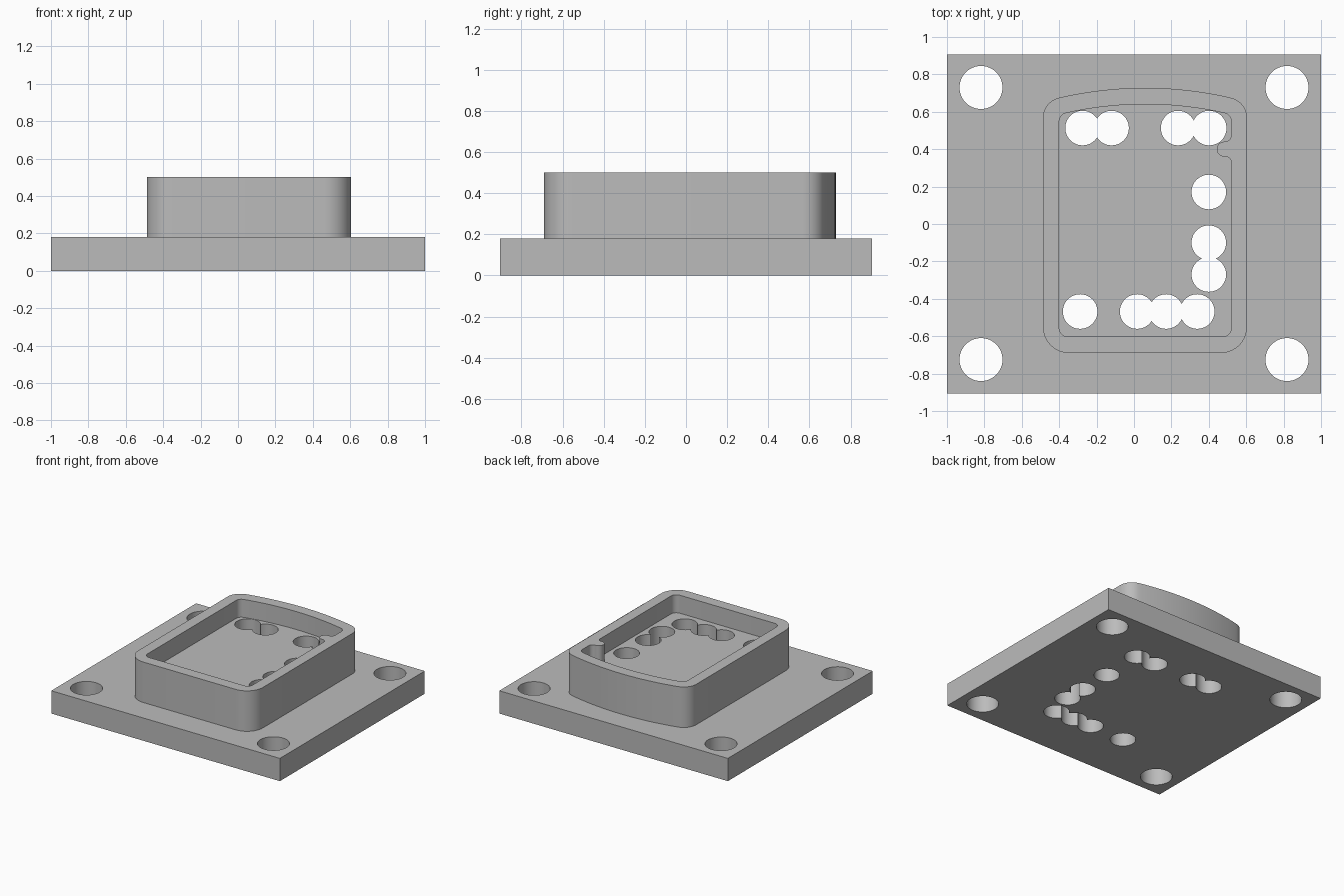
import bpy
import bmesh
from math import cos, sin, tan, tau
from mathutils import Vector

cube = bpy.data.objects.get("Cube")
if cube:
    bpy.data.objects.remove(cube, do_unlink=True)

grey = bpy.data.materials.new("plain grey")
grey.use_nodes = True
grey.diffuse_color = (0.5, 0.5, 0.5, 1)
shader = next(n for n in grey.node_tree.nodes if n.type == 'BSDF_PRINCIPLED')
shader.inputs["Base Color"].default_value = (0.5, 0.5, 0.5, 1)


def prism(name, outline, z0, z1):
    """Extrude a closed counter-clockwise outline from z0 to z1."""
    bm = bmesh.new()
    face = bm.faces.new([bm.verts.new((p[0], p[1], z0)) for p in outline])
    new = bmesh.ops.extrude_face_region(bm, geom=[face])["geom"]
    bmesh.ops.translate(bm, vec=(0, 0, z1 - z0),
                        verts=[v for v in new if isinstance(v, bmesh.types.BMVert)])
    bmesh.ops.recalc_face_normals(bm, faces=bm.faces)
    mesh = bpy.data.meshes.new(name)
    bm.to_mesh(mesh)
    bm.free()
    mesh.materials.append(grey)
    obj = bpy.data.objects.new(name, mesh)
    bpy.context.collection.objects.link(obj)
    return obj


def rounded(corners, steps=10):
    """Round each (x, y, radius) corner with a tangent arc."""
    pts = []
    for i, (x, y, r) in enumerate(corners):
        c = Vector((x, y))
        if r == 0:
            pts.append(c)
            continue
        u = (Vector(corners[i - 1][:2]) - c).normalized()
        v = (Vector(corners[(i + 1) % len(corners)][:2]) - c).normalized()
        half = u.angle(v) / 2
        centre = c + (u + v).normalized() * r / sin(half)
        a = (c + u * r / tan(half) - centre).normalized()
        b = (c + v * r / tan(half) - centre).normalized()
        pts += [centre + a.slerp(b, k / steps) * r for k in range(steps + 1)]
    return pts


def bowed_back(x0, x1, peak, bow, r, steps=20):
    """Right corner, shallow back curve, left corner."""
    mid, half = (x0 + x1) / 2, (x1 - x0) / 2
    side = peak - bow * half ** 2
    curve = []
    for k in range(steps + 1):
        d = half * 0.8 * (1 - 2 * k / steps)
        curve.append((mid + d, peak - bow * d * d, 0))
    return [(x1, side, r)] + curve + [(x0, side, r)]


def circle(x, y, r, n=48):
    return [(x + r * cos(tau * k / n), y + r * sin(tau * k / n)) for k in range(n)]


def combine(target, tool, operation):
    mod = target.modifiers.new(tool.name, 'BOOLEAN')
    mod.operation = operation
    mod.solver = 'EXACT'
    mod.object = tool
    bpy.context.view_layer.objects.active = target
    bpy.ops.object.modifier_apply(modifier=mod.name)
    bpy.data.objects.remove(tool, do_unlink=True)


# Flat mounting plate
W, D = 1.0, 0.905
plate = prism("mounting_plate", [(-W, -D), (W, -D), (W, D), (-W, D)], 0, 0.18)

# Raised housing with a bowed back side
outer = [(-0.487, -0.69, 0.14), (0.604, -0.69, 0.14)]
outer += bowed_back(-0.487, 0.604, 0.728, 0.25, 0.11)
combine(plate, prism("housing", rounded(outer), 0.1, 0.5), 'UNION')

# Pocket, with a small rounded key on its left wall
pocket = [(-0.4, -0.602, 0.045), (0.52, -0.602, 0.045),
          (0.52, 0.36, 0.03), (0.443, 0.36, 0.039),
          (0.443, 0.44, 0.039), (0.52, 0.44, 0.035)]
pocket += bowed_back(-0.4, 0.52, 0.64, 0.26, 0.045)
combine(plate, prism("pocket", rounded(pocket), 0.358, 0.7), 'DIFFERENCE')

# Pin holes through the pocket floor
pins = [(x, 0.513) for x in (-0.275, -0.12, 0.236, 0.402)]
pins += [(0.4, y) for y in (0.171, -0.1, -0.27)]
pins += [(x, -0.468) for x in (-0.288, 0.017, 0.172, 0.338)]
for x, y in pins:
    combine(plate, prism("pin_hole", circle(x, y, 0.0925), -0.2, 0.7), 'DIFFERENCE')

# Screw holes in the plate corners
for x in (-0.818, 0.818):
    for y in (-0.725, 0.73):
        combine(plate, prism("screw_hole", circle(x, y, 0.115), -0.2, 0.7), 'DIFFERENCE')

# Smooth the curved walls, keep the edges sharp
plate.name = "socket_plate"
bpy.ops.object.select_all(action='DESELECT')
plate.select_set(True)
bpy.context.view_layer.objects.active = plate
bpy.ops.object.shade_smooth_by_angle()
